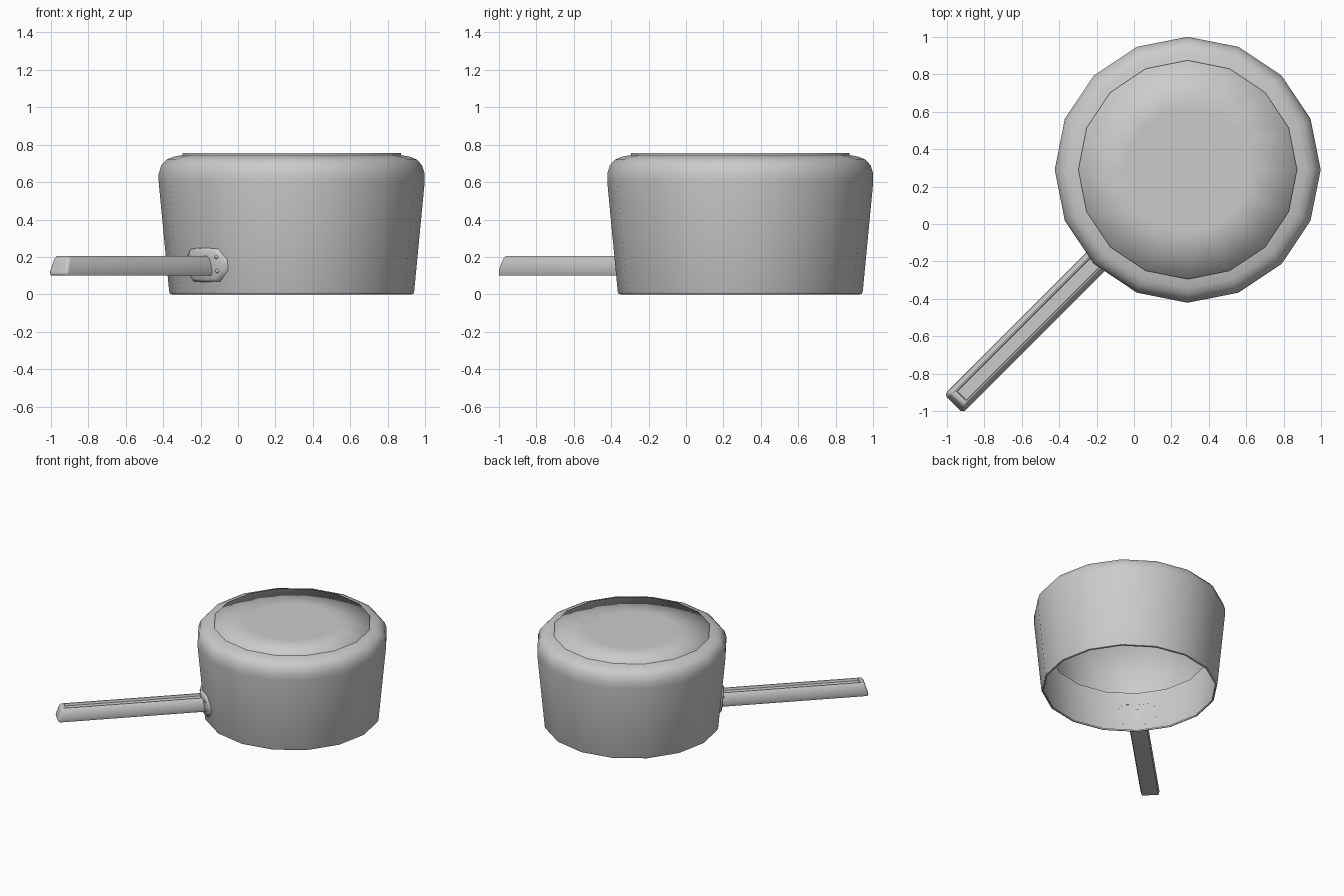
import bpy, bmesh, math
from mathutils import Matrix, Vector

old = bpy.data.objects.get("Cube")
if old:
    bpy.data.objects.remove(old)

metal = bpy.data.materials.new("brushed grey metal")
metal.use_nodes = True
GREY = (0.6, 0.6, 0.6, 1)
metal.diffuse_color = GREY
metal.node_tree.nodes["Principled BSDF"].inputs["Base Color"].default_value = GREY

CENTRE = Vector((0.287, 0.29, 0))
# Handle space: local x runs outward along the handle, local z is up
HANDLE = Matrix.Translation(CENTRE) @ Matrix.Rotation(math.radians(225), 4, "Z")


def finish(name, bm, angle, matrix):
    mesh = bpy.data.meshes.new(name)
    bm.to_mesh(mesh)
    bm.free()
    mesh.materials.append(metal)
    obj = bpy.data.objects.new(name, mesh)
    obj.matrix_world = matrix
    bpy.context.collection.objects.link(obj)
    bpy.ops.object.select_all(action="DESELECT")
    obj.select_set(True)
    bpy.context.view_layer.objects.active = obj
    bpy.ops.object.shade_smooth_by_angle(angle=math.radians(angle))


def lathe(name, profile, angle, capped=False, sides=16):
    """Revolve (radius, height) points from the bottom up."""
    bm = bmesh.new()
    rings = [[bm.verts.new((r * math.cos(math.tau * i / sides),
                            r * math.sin(math.tau * i / sides), z))
              for i in range(sides)] for r, z in profile]
    for a, b in zip(rings, rings[1:]):
        for i in range(sides):
            j = (i + 1) % sides
            bm.faces.new((a[i], a[j], b[j], b[i]))
    if capped:
        bm.faces.new(rings[-1])
    finish(name, bm, angle, Matrix.Translation(CENTRE))


# Pot body: outer wall with a rounded shoulder
lathe("outer_wall", [(0.638, 0.012), (0.638, 0.0), (0.65, 0.003), (0.655, 0.015),
                     (0.711, 0.60), (0.711, 0.645), (0.697, 0.69), (0.67, 0.72),
                     (0.635, 0.735), (0.583, 0.745)], 50)

# Inner cup: open below, its softly shaded flat top standing just proud of the shoulder
lathe("inner_cup", [(0.585, 0.29), (0.585, 0.755), (0.33, 0.755)], 180, capped=True)

# Handle: bar with a leaning rounded tip and a shallow groove along its top
bm = bmesh.new()
section = [(-0.07, 0.125), (-0.062, 0.10), (0.062, 0.10), (0.07, 0.125),
           (0.058, 0.19), (0.044, 0.205), (-0.044, 0.205), (-0.058, 0.19)]
ends = []
for x0, lean in ((0.662, 0), (1.775, 0.03)):
    ends.append([bm.verts.new((x0 - lean * (z - 0.1) / 0.1, y, z)) for y, z in section])
n = len(section)
for i in range(n):
    j = (i + 1) % n
    bm.faces.new((ends[0][i], ends[0][j], ends[1][j], ends[1][i]))
tip = bm.faces.new(ends[1])
bm.faces.new(ends[0][::-1])
bmesh.ops.recalc_face_normals(bm, faces=bm.faces)
top = max(bm.faces, key=lambda f: f.calc_center_median().z)
bmesh.ops.inset_region(bm, faces=[top], thickness=0.01)
for v in top.verts:
    if v.co.x > 1:
        v.co.x -= 0.025
bmesh.ops.inset_region(bm, faces=[top], thickness=0.006, depth=-0.018)
bmesh.ops.bevel(bm, geom=list(tip.edges), offset=0.018, segments=3,
                profile=0.5, affect="EDGES")
finish("handle", bm, 40, HANDLE)

# Mounting plate: rounded outline following the faceted wall
bm = bmesh.new()
HALF_W, HALF_H, MID_Z = 0.155, 0.092, 0.157


def wall_radius(y, z):
    return 0.653 + 0.096 * z - abs(y) * math.tan(math.pi / 16)


loops = []
for scale, lift in ((1.0, 0.0), (0.95, 0.012), (0.85, 0.018), (0.45, 0.02)):
    loop = []
    for sy, sz in ((1, .3), (.65, .95), (0, 1), (-.65, .95), (-1, .3),
                   (-1, -.3), (-.65, -.95), (0, -1), (.65, -.95), (1, -.3)):
        y, z = sy * scale * HALF_W, MID_Z + sz * scale * HALF_H
        loop.append(bm.verts.new((wall_radius(y, z) + lift, y, z)))
    loops.append(loop)
for a, b in zip(loops, loops[1:]):
    for i in range(len(a)):
        j = (i + 1) % len(a)
        bm.faces.new((a[i], a[j], b[j], b[i]))
bm.faces.new(loops[-1])
bmesh.ops.recalc_face_normals(bm, faces=bm.faces)
finish("mounting_plate", bm, 60, HANDLE)

# Four rivets holding the plate
for side, y in (("left", 0.1), ("right", -0.1)):
    for level, z in (("upper", 0.2), ("lower", 0.125)):
        bm = bmesh.new()
        bmesh.ops.create_uvsphere(bm, u_segments=8, v_segments=6, radius=0.011)
        bmesh.ops.translate(bm, verts=bm.verts, vec=(wall_radius(y, z) + 0.016, y, z))
        finish(f"{level}_{side}_rivet", bm, 60, HANDLE)
